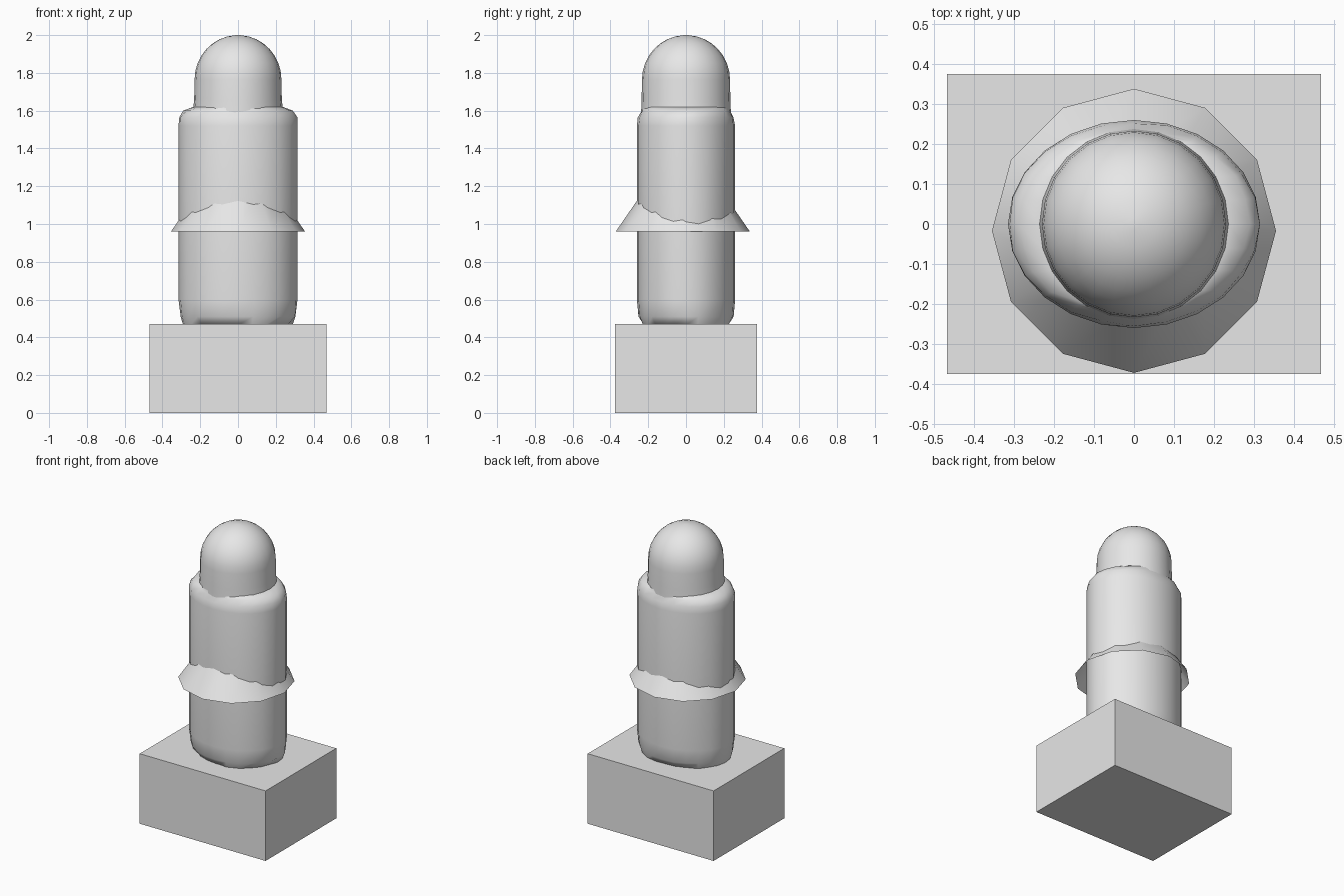
import bpy, bmesh, math, random

if "Cube" in bpy.data.objects:
    bpy.data.objects.remove(bpy.data.objects["Cube"])

random.seed(4)
grey = bpy.data.materials.new("light grey")
grey.diffuse_color = (0.8, 0.8, 0.8, 1)
grey.use_nodes = True
grey.node_tree.nodes["Principled BSDF"].inputs["Base Color"].default_value = grey.diffuse_color


def finish(name, bm, smooth_angle=None):
    bmesh.ops.recalc_face_normals(bm, faces=bm.faces)
    mesh = bpy.data.meshes.new(name)
    bm.to_mesh(mesh)
    bm.free()
    mesh.materials.append(grey)
    obj = bpy.data.objects.new(name, mesh)
    bpy.context.collection.objects.link(obj)
    if smooth_angle:
        bpy.ops.object.select_all(action='DESELECT')
        obj.select_set(True)
        bpy.context.view_layer.objects.active = obj
        bpy.ops.object.shade_smooth_by_angle(angle=math.radians(smooth_angle))
    return obj


def loft(name, rings, sides, cy=0, capped=True, angle=40):
    """Elliptical rings of (rx, ry, z, wobble) joined into a skin."""
    bm = bmesh.new()
    loops = []
    for rx, ry, z, wobble in rings:
        loop = []
        for i in range(sides):
            a = 2 * math.pi * i / sides
            k = 1 - random.random() * wobble
            loop.append(bm.verts.new((rx * k * math.cos(a), cy + ry * k * math.sin(a), z)))
        loops.append(loop)
    for lo, hi in zip(loops, loops[1:]):
        for i in range(sides):
            j = (i + 1) % sides
            bm.faces.new((lo[i], lo[j], hi[j], hi[i]))
    if capped:
        bm.faces.new(loops[0])
        bm.faces.new(loops[-1])
    return finish(name, bm, angle)


# Rectangular base block
bm = bmesh.new()
bmesh.ops.create_cube(bm, size=1)
for v in bm.verts:
    v.co.x *= 0.935
    v.co.y *= 0.75
    v.co.z = (v.co.z + 0.5) * 0.47
finish("base_block", bm)

# Oval body with slightly worn ends
loft("body", [(0.295, 0.24, 0.465, 0.09), (0.312, 0.256, 0.51, 0.03),
              (0.315, 0.26, 0.60, 0), (0.315, 0.26, 1.52, 0),
              (0.315, 0.256, 1.565, 0.02), (0.293, 0.242, 1.60, 0.04),
              (0.24, 0.235, 1.62, 0.02)], 24, angle=60)

# Domed head on a short straight neck
dome = [(0.24, 0.238, 1.58, 0), (0.232, 0.235, 1.66, 0)]
for i in range(9):
    a = math.radians(i * 10.8)
    dome.append((0.23 * math.cos(a), 0.233 * math.cos(a), 1.765 + 0.235 * math.sin(a), 0))
dome.append((0.004, 0.004, 2.0, 0))
loft("head", dome, 24, angle=60)

# Open twelve-sided flared collar around the body
loft("collar", [(0.355, 0.355, 0.96, 0), (0.20, 0.20, 1.185, 0)], 12,
     cy=-0.017, capped=False, angle=40)
